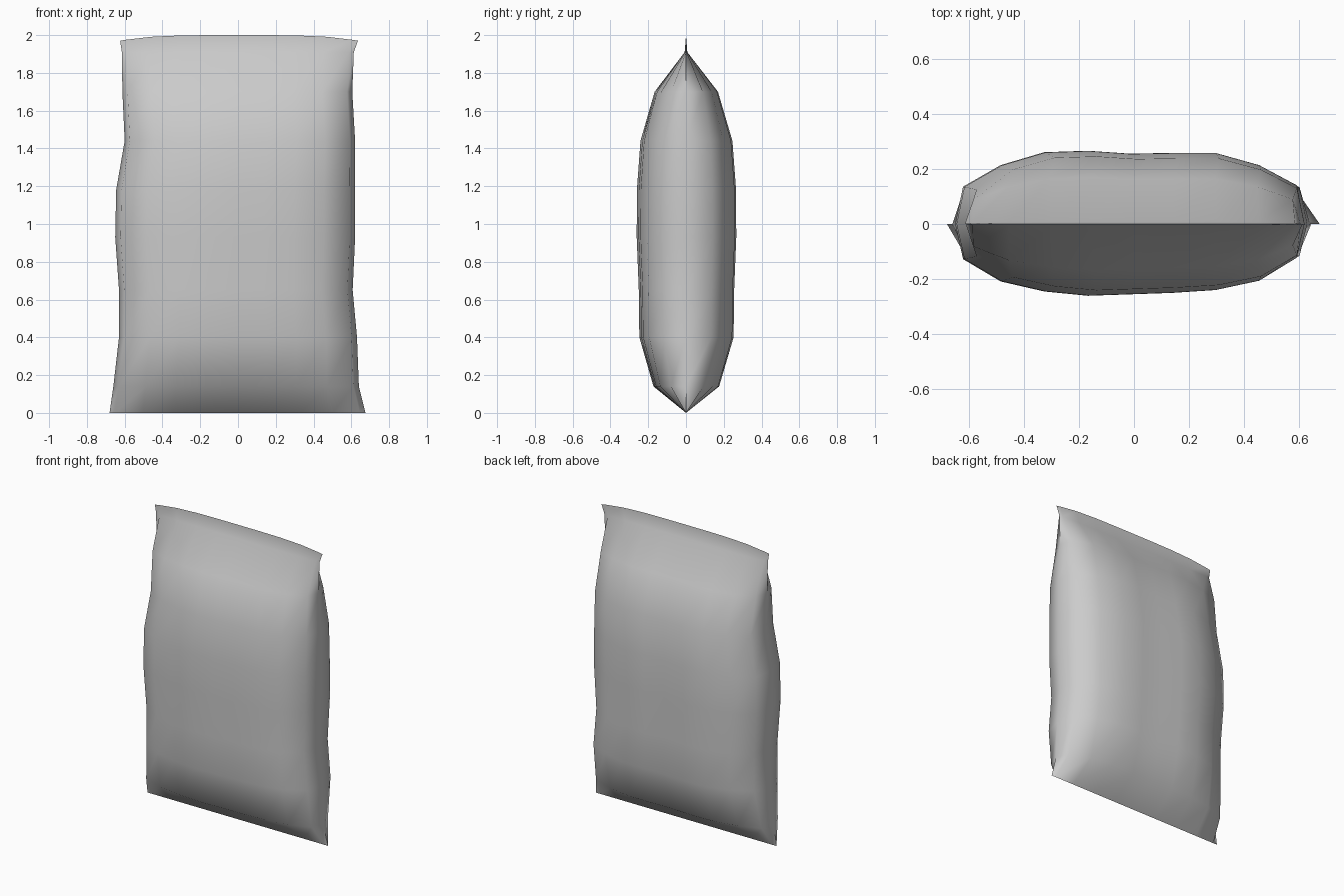
import bpy
import bmesh

cube = bpy.data.objects.get("Cube")
if cube:
    bpy.data.objects.remove(cube, do_unlink=True)

# Matte grey wrapping
mat = bpy.data.materials.new("grey_wrap")
mat.use_nodes = True
grey = (0.6, 0.6, 0.6, 1)
mat.diffuse_color = grey
bsdf = mat.node_tree.nodes["Principled BSDF"]
bsdf.inputs["Base Color"].default_value = grey
bsdf.inputs["Roughness"].default_value = 0.7

# Puffed cross-section: position across the width, front and back fullness
SECTION = [
    (-0.955, 0.49, 0.52), (-0.74, 0.8, 0.82), (-0.49, 0.94, 1.0),
    (-0.24, 1.0, 1.02), (0, 0.98, 0.98), (0.24, 0.96, 0.99),
    (0.49, 0.92, 0.99), (0.74, 0.79, 0.82), (0.955, 0.47, 0.54),
]

# Rows from bottom seam to top seal: height, left x, right x, half depth
ROWS = [
    (0, -0.68, 0.675, 0), (0.14, -0.66, 0.64, 0.172),
    (0.4, -0.63, 0.63, 0.247), (0.65, -0.63, 0.607, 0.25),
    (0.93, -0.65, 0.62, 0.261), (1.18, -0.645, 0.62, 0.26),
    (1.44, -0.6, 0.62, 0.241), (1.7, -0.612, 0.605, 0.166),
    (1.91, -0.615, 0.613, 0.007), (2.0, -0.624, 0.635, 0),
]


def ring_points(z, x_min, x_max, depth):
    """One closed loop around the bag at a given height."""
    mid, half = (x_min + x_max) / 2, (x_max - x_min) / 2
    loop = [(-1, 0)]
    loop += [(u, -front) for u, front, back in SECTION]
    loop += [(1, 0)]
    loop += [(u, back) for u, front, back in reversed(SECTION)]
    # The seal's upper edge bows down towards its ends
    droop = 0.03 if z == 2.0 else 0
    return [(mid + half * u, depth * v, z - droop * u ** 4) for u, v in loop]


bm = bmesh.new()
rings = [[bm.verts.new(p) for p in ring_points(*row)] for row in ROWS]
for low, high in zip(rings, rings[1:]):
    for i in range(len(low)):
        j = (i + 1) % len(low)
        bm.faces.new((low[i], low[j], high[j], high[i]))

# Close the bottom and top seams by joining front and back
seams = rings[0] + rings[-1]
bmesh.ops.remove_doubles(bm, verts=seams, dist=0.0001)
bmesh.ops.recalc_face_normals(bm, faces=bm.faces)

mesh = bpy.data.meshes.new("pouch")
bm.to_mesh(mesh)
bm.free()
mesh.materials.append(mat)
pouch = bpy.data.objects.new("pouch", mesh)
bpy.context.collection.objects.link(pouch)

# Smooth film with crisp seams
bpy.ops.object.select_all(action="DESELECT")
pouch.select_set(True)
bpy.context.view_layer.objects.active = pouch
bpy.ops.object.shade_smooth_by_angle(angle=1.1)
